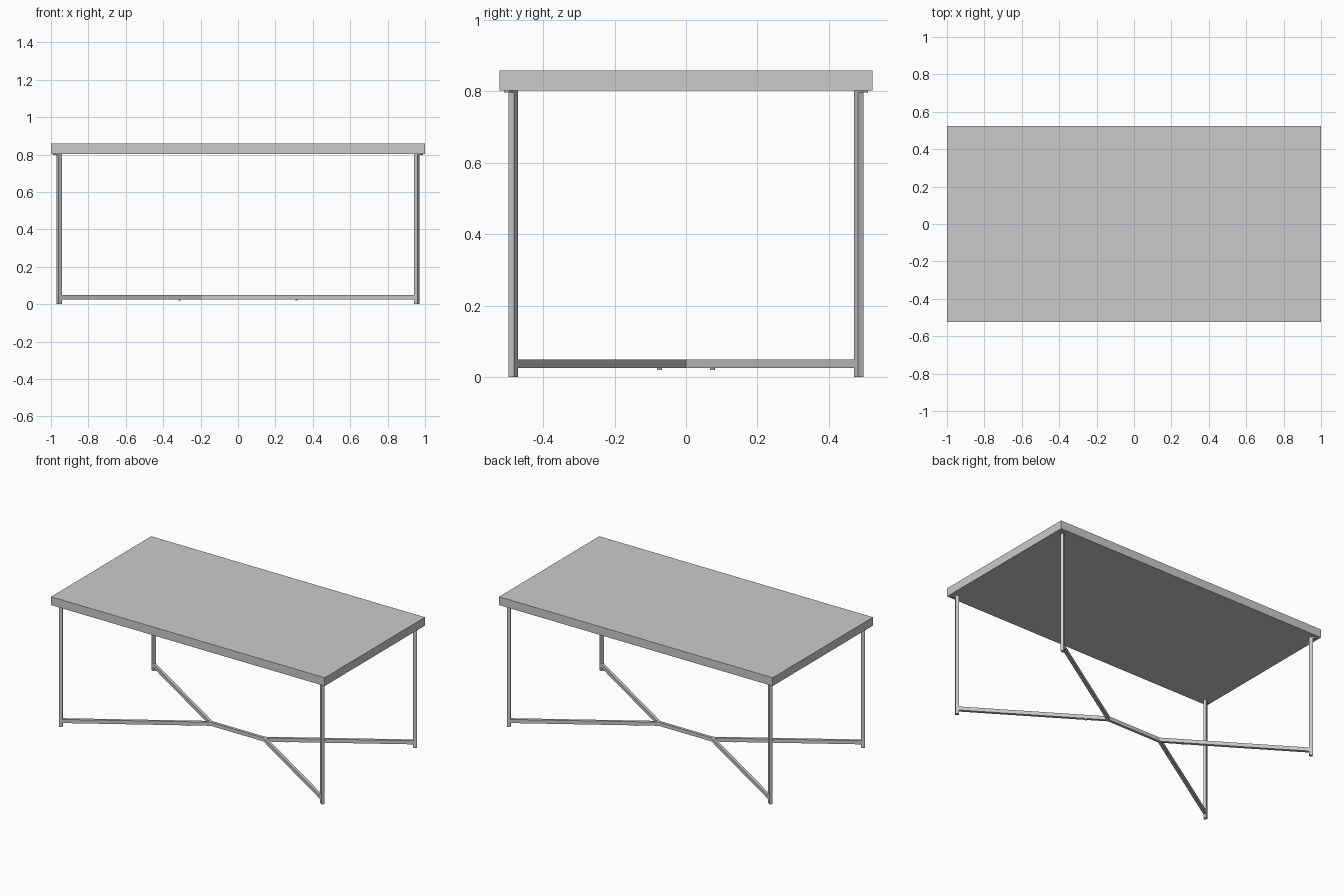
import bpy, bmesh
from math import atan2, sin, cos, tan, hypot
from mathutils import Matrix, Vector

cube = bpy.data.objects.get("Cube")
if cube:
    bpy.data.objects.remove(cube, do_unlink=True)

grey = bpy.data.materials.new("plain grey")
grey.use_nodes = True
colour = (0.6, 0.6, 0.6, 1)
grey.diffuse_color = colour
grey.node_tree.nodes["Principled BSDF"].inputs["Base Color"].default_value = colour


def add_object(name, bm):
    bmesh.ops.recalc_face_normals(bm, faces=bm.faces)
    mesh = bpy.data.meshes.new(name)
    bm.to_mesh(mesh)
    bm.free()
    mesh.materials.append(grey)
    obj = bpy.data.objects.new(name, mesh)
    bpy.context.collection.objects.link(obj)
    return obj


def box(name, centre, size, angle=0):
    bm = bmesh.new()
    matrix = (Matrix.Translation(centre) @ Matrix.Rotation(angle, 4, "Z")
              @ Matrix.Diagonal((*size, 1)))
    bmesh.ops.create_cube(bm, size=1, matrix=matrix)
    return add_object(name, bm)


# Main measurements
leg_x, leg_y = 0.955, 0.484
joint_x = 0.195
under, top = 0.803, 0.858
tube_long, tube_wide = 0.022, 0.018
low, high = 0.025, 0.049
angle = atan2(leg_y, leg_x - joint_x)
along = Vector((cos(angle), sin(angle)))
side = Vector((-sin(angle), cos(angle)))

# Table top
box("table_top", (0, 0, (under + top) / 2), (2, 1.046, top - under))

# Legs, turned to follow the stretcher, with mounting plates and studs
for sx, x_name in ((-1, "right"), (1, "left")):
    for sy, y_name in ((-1, "front"), (1, "back")):
        place = f"{y_name}_{x_name}"
        turn = angle * sx * sy
        box(f"{place}_leg", (sx * leg_x, sy * leg_y, under / 2),
            (tube_long, tube_wide, under), turn)
        plate = Vector((leg_x, leg_y)) + along * 0.012
        box(f"{place}_plate", (sx * plate.x, sy * plate.y, under - 0.003),
            (0.044, tube_wide, 0.006), turn)
        spot = Vector((joint_x, 0)) + along * 0.137
        bm = bmesh.new()
        bmesh.ops.create_cone(
            bm, cap_ends=True, segments=12, radius1=0.007, radius2=0.007,
            depth=0.01, matrix=Matrix.Translation((sx * spot.x, sy * spot.y, low)))
        add_object(f"{place}_stud", bm)

# Floor stretcher: one mitred quarter, mirrored both ways
half = tube_wide / 2
joint = Vector((joint_x, 0))
end = Vector((leg_x, leg_y))
outline = [Vector((0, 0)), Vector((0, half)),
           Vector((joint_x - half * tan(angle / 2), half)),
           end + side * half, end - side * half,
           Vector((joint_x + half / sin(angle), 0))]
bm = bmesh.new()
lower = [bm.verts.new((p.x, p.y, low)) for p in outline]
upper = [bm.verts.new((p.x, p.y, high)) for p in outline]
bm.faces.new(lower)
bm.faces.new(upper)
for i in range(1, len(outline) - 1):
    bm.faces.new((lower[i], lower[i + 1], upper[i + 1], upper[i]))
stretcher = add_object("floor_stretcher", bm)
for face in stretcher.data.polygons:
    face.use_smooth = False
mirror = stretcher.modifiers.new("mirror", "MIRROR")
mirror.use_axis = (True, True, False)
